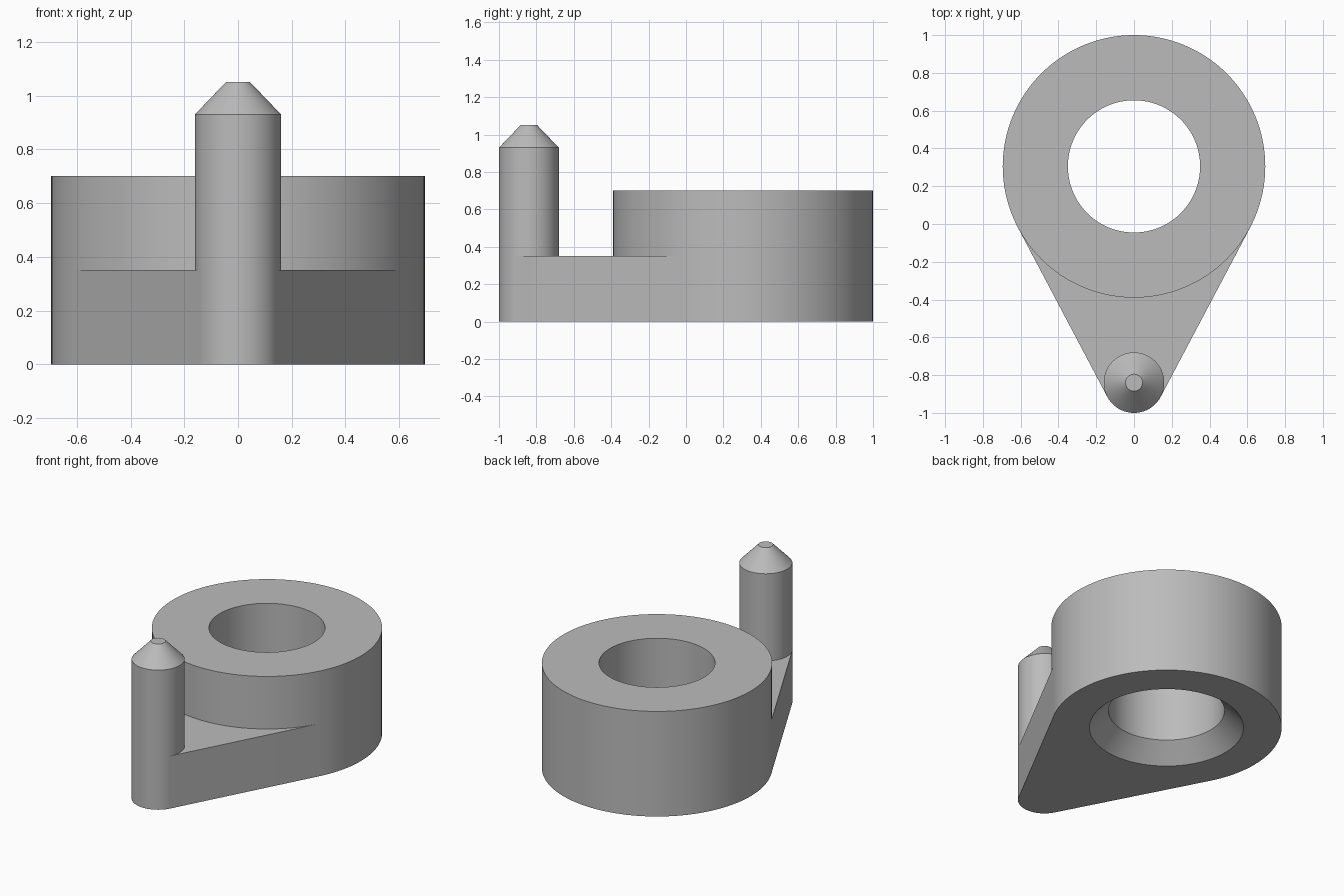
import bpy
import bmesh
from math import asin, cos, sin, pi, radians

cube = bpy.data.objects.get("Cube")
if cube:
    bpy.data.objects.remove(cube, do_unlink=True)

RING_Y, RING_R, BORE_R, RING_H = 0.305, 0.695, 0.35, 0.70
PIN_Y, PIN_R, PIN_H = -0.84, 0.16, 1.05
ARM_H, SINK = 0.35, 0.115
SEGMENTS = 128

grey = bpy.data.materials.new("plain grey")
grey.use_nodes = True
colour = (0.5, 0.5, 0.5, 1)
grey.diffuse_color = colour
grey.node_tree.nodes["Principled BSDF"].inputs["Base Color"].default_value = colour


def finish(name, bm, y=0):
    """Turn a bmesh into a smooth-shaded object with sharp rims."""
    bmesh.ops.remove_doubles(bm, verts=bm.verts, dist=1e-5)
    bmesh.ops.recalc_face_normals(bm, faces=bm.faces)
    mesh = bpy.data.meshes.new(name)
    bm.to_mesh(mesh)
    bm.free()
    mesh.materials.append(grey)
    obj = bpy.data.objects.new(name, mesh)
    obj.location.y = y
    bpy.context.collection.objects.link(obj)
    bpy.ops.object.select_all(action="DESELECT")
    obj.select_set(True)
    bpy.context.view_layer.objects.active = obj
    bpy.ops.object.shade_smooth_by_angle(angle=radians(30))
    return obj


def lathe(name, profile, y, closed):
    """Revolve (radius, height) points about a vertical axis."""
    bm = bmesh.new()
    verts = [bm.verts.new((r, 0, z)) for r, z in profile]
    pairs = list(zip(verts, verts[1:]))
    if closed:
        pairs.append((verts[-1], verts[0]))
    edges = [bm.edges.new(p) for p in pairs]
    bmesh.ops.spin(bm, geom=verts + edges, cent=(0, 0, 0), axis=(0, 0, 1),
                   angle=2 * pi, steps=SEGMENTS, use_merge=True)
    return finish(name, bm, y)


def arc(r, y, start, end, steps):
    angles = [start + (end - start) * i / steps for i in range(steps + 1)]
    return [(r * cos(a), y + r * sin(a)) for a in angles]


# Ring with a countersunk bore on its underside
lathe("ring", [(BORE_R + SINK, 0), (RING_R, 0), (RING_R, RING_H),
               (BORE_R, RING_H), (BORE_R, SINK)], RING_Y, True)

# Pin with a tapered tip, standing on the arm
lathe("pin", [(PIN_R, ARM_H), (PIN_R, 0.93), (0.045, PIN_H), (0, PIN_H)],
      PIN_Y, False)

# Tapered arm whose sides are tangent to the ring and the pin
tangent = asin((RING_R - PIN_R) / (RING_Y - PIN_Y))
outline = arc(PIN_R, PIN_Y, -tangent, tangent - pi, 48)
joint = arc(RING_R, RING_Y, tangent - pi, -tangent, 48)
inner = arc(RING_R - 0.005, RING_Y, tangent - pi, -tangent, 48)
outline += [joint[0]] + inner[1:-1] + [joint[-1]]
bm = bmesh.new()
base = bm.faces.new([bm.verts.new((x, y, 0)) for x, y in outline])
top = bmesh.ops.extrude_face_region(bm, geom=[base], use_keep_orig=True)["geom"]
bmesh.ops.translate(bm, vec=(0, 0, ARM_H),
                    verts=[g for g in top if isinstance(g, bmesh.types.BMVert)])
finish("arm", bm)
